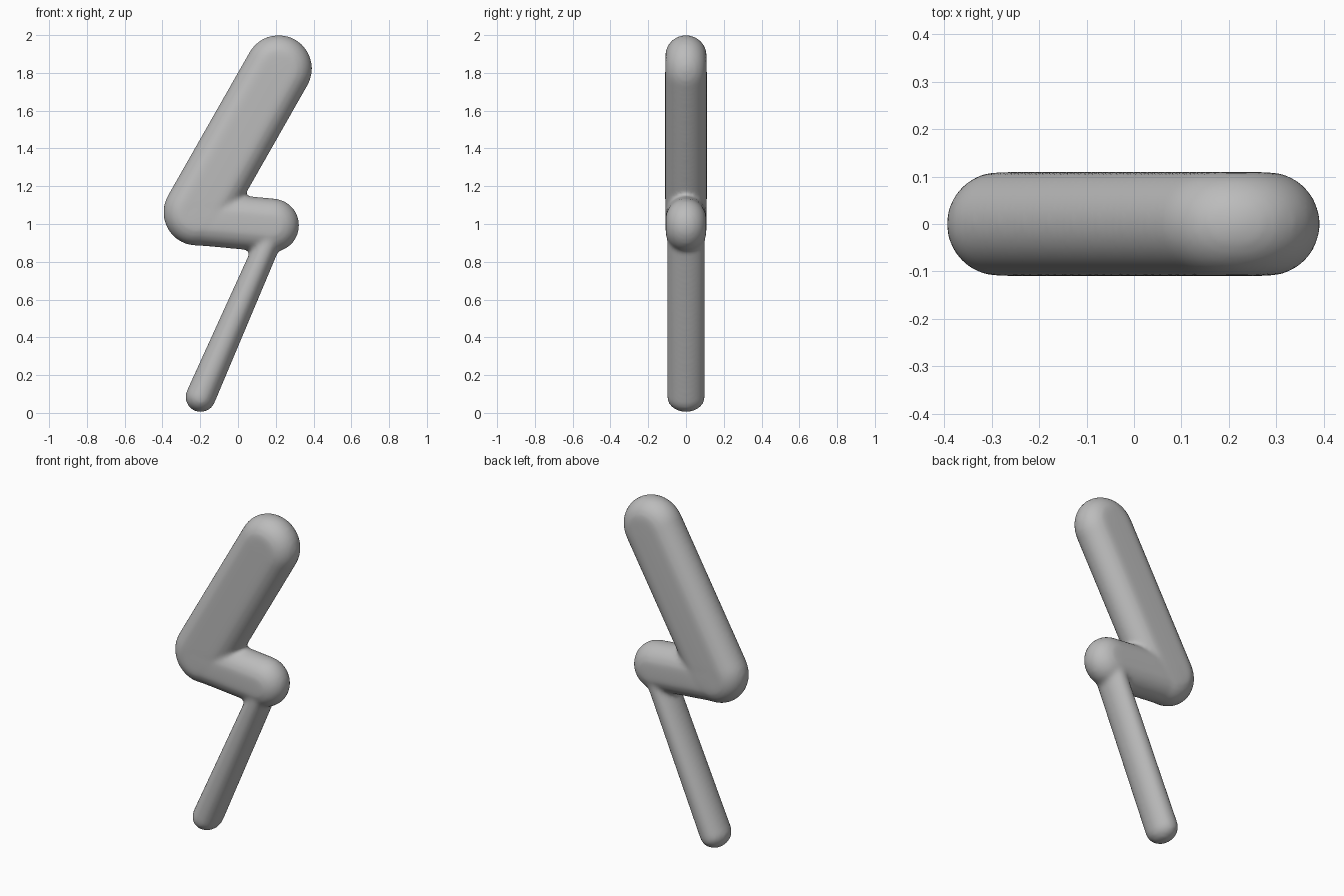
import bpy, bmesh
from math import sin, cos, pi
from mathutils import Vector

default_cube = bpy.data.objects.get("Cube")
if default_cube:
    bpy.data.objects.remove(default_cube, do_unlink=True)

SIDES, CAP_RINGS = 48, 12


def add_bar(bm, start, end, core, radii, depth):
    """Round-ended bar in the xz plane; core is the flat half-width, depth the y radius."""
    start, end = (Vector((p[0], 0, p[1])) for p in (start, end))
    axis = (end - start).normalized()
    across = axis.cross(Vector((0, 1, 0)))
    rings = []
    for center, radius, sweep in ((start, radii[0], -1), (end, radii[1], 0)):
        for i in range(CAP_RINGS + 1):
            b = (sweep + i / CAP_RINGS) * pi / 2
            ring = []
            for j in range(SIDES):
                a = 2 * pi * j / SIDES
                flat = axis * sin(b) + across * cos(b) * cos(a)
                spread = flat.normalized() if flat.length > 0.001 else Vector()
                offset = flat * radius + spread * core
                offset.y = depth * cos(b) * sin(a)
                ring.append(bm.verts.new(center + offset))
            rings.append(ring)
    for low, high in zip(rings, rings[1:]):
        for j in range(SIDES):
            k = (j + 1) % SIDES
            bm.faces.new((low[j], low[k], high[k], high[j]))


bm = bmesh.new()
# Broad upper bar, short middle bar, thin lower bar
add_bar(bm, (-0.218, 1.062), (0.215, 1.823), 0.067, (0.11, 0.11), 0.11)
add_bar(bm, (-0.22, 1.03), (0.182, 0.993), 0.03, (0.112, 0.112), 0.108)
add_bar(bm, (-0.198, 0.084), (0.19, 0.97), 0.0, (0.08, 0.066), 0.1)
bmesh.ops.remove_doubles(bm, verts=bm.verts, dist=0.0001)
bmesh.ops.recalc_face_normals(bm, faces=bm.faces)

mesh = bpy.data.meshes.new("zigzag_bolt")
bm.to_mesh(mesh)
bm.free()
bolt = bpy.data.objects.new("zigzag_bolt", mesh)
bpy.context.collection.objects.link(bolt)

# Single grey finish
grey = bpy.data.materials.new("plain_grey")
grey.use_nodes = True
color = (0.5, 0.5, 0.5, 1)
grey.diffuse_color = color
grey.node_tree.nodes["Principled BSDF"].inputs["Base Color"].default_value = color
mesh.materials.append(grey)

# Fuse the bars and soften the joints
fuse = bolt.modifiers.new("fuse", 'REMESH')
fuse.mode = 'VOXEL'
fuse.voxel_size = 0.013
fuse.use_smooth_shade = True
soften = bolt.modifiers.new("soften", 'SMOOTH')
soften.factor = 0.5
soften.iterations = 8
